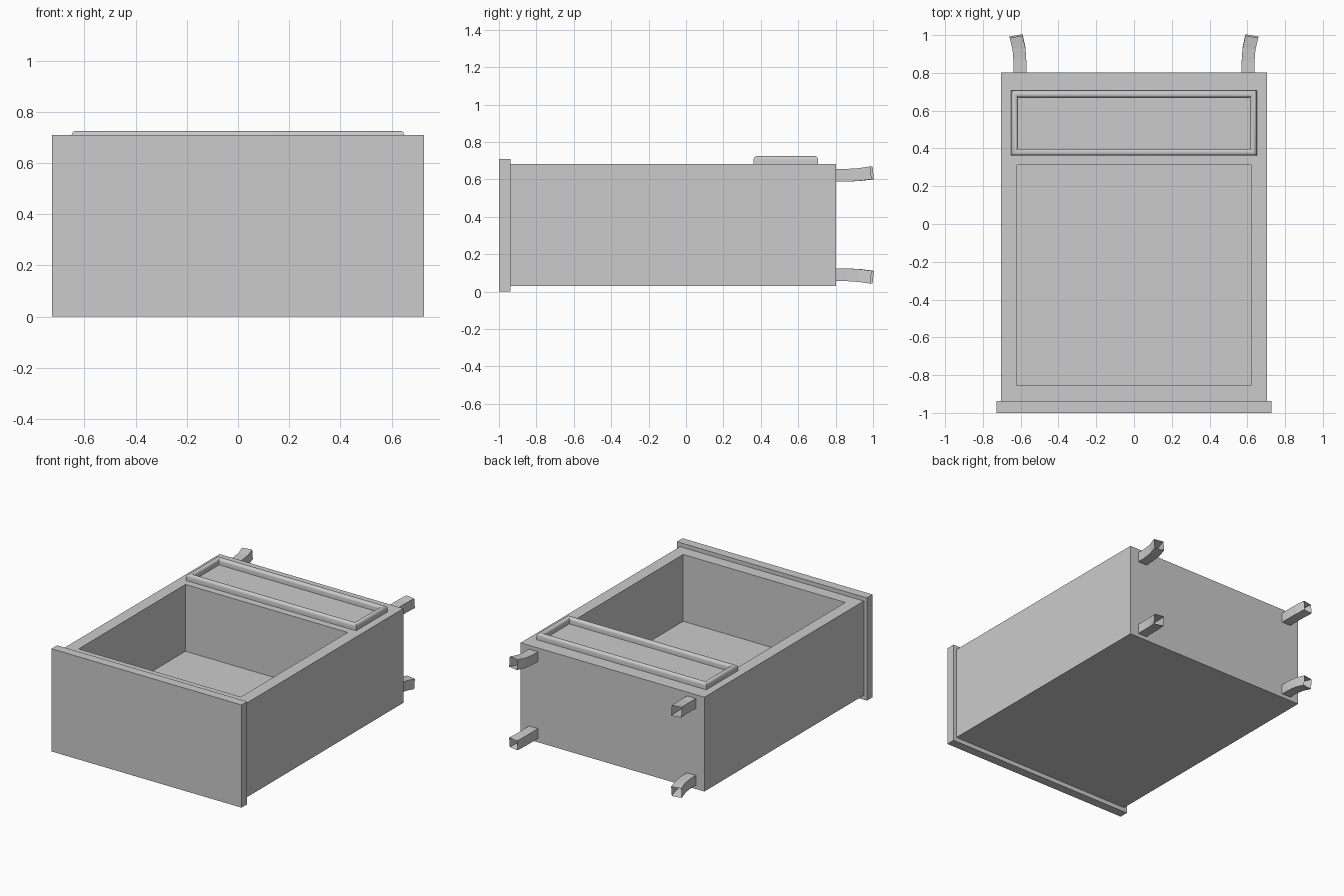
import bpy, bmesh, math

if "Cube" in bpy.data.objects:
    bpy.data.objects.remove(bpy.data.objects["Cube"])


def loft(name, rings, caps=(False, False), smooth=False):
    """Skin a list of four-point rings into one mesh object."""
    bm = bmesh.new()
    loops = [[bm.verts.new(p) for p in ring] for ring in rings]
    for a, b in zip(loops, loops[1:]):
        for i in range(4):
            j = (i + 1) % 4
            bm.faces.new((a[i], a[j], b[j], b[i]))
    if caps[0]:
        bm.faces.new(loops[0][::-1])
    if caps[1]:
        bm.faces.new(loops[-1])
    bmesh.ops.recalc_face_normals(bm, faces=bm.faces)
    me = bpy.data.meshes.new(name)
    bm.to_mesh(me)
    bm.free()
    ob = bpy.data.objects.new(name, me)
    bpy.context.collection.objects.link(ob)
    if smooth:
        bpy.ops.object.select_all(action='DESELECT')
        ob.select_set(True)
        bpy.context.view_layer.objects.active = ob
        bpy.ops.object.shade_smooth_by_angle(angle=math.radians(40))
    return ob


def rect(hx, y0, y1, z):
    return [(-hx, y0, z), (hx, y0, z), (hx, y1, z), (-hx, y1, z)]


# Front plate
loft("front_plate", [rect(0.727, -1, -0.938, 0), rect(0.727, -1, -0.938, 0.71)], (True, True))

# Body with open recess
loft("body", [
    rect(0.703, -0.938, 0.803, 0.03), rect(0.703, -0.938, 0.803, 0.682),
    rect(0.62, -0.855, 0.312, 0.682), rect(0.62, -0.855, 0.312, 0.22)], (True, True))

# Rounded rectangular rim on the rear deck
W, BASE, TOP, N = 0.036, 0.682, 0.725, 8
profile = [(0, BASE)]
for i in range(N + 1):
    a = math.pi * i / N
    profile.append((W / 2 * (1 - math.cos(a)), TOP - 0.018 + 0.018 * math.sin(a)))
profile.append((W, BASE))
loft("deck_rim", [rect(0.65 - o, 0.362 + o, 0.706 - o, z) for o, z in profile], smooth=True)

# Four open square tubes at the back, bending outward
H, MID = 0.034, 0.356
path = [(0.604, 0.80, 0.266, 0.0), (0.604, 0.86, 0.266, 0.03),
        (0.609, 0.93, 0.270, 0.12), (0.624, 0.995, 0.279, 0.18)]
for sx, side in ((-1, "left"), (1, "right")):
    for sz, level in ((-1, "lower"), (1, "upper")):
        rings = []
        for x, y, z, tilt in path:
            rings.append([(sx * (x + u * H), y - (u * tilt + v * tilt * 0.6) * H, MID + sz * (z + v * H))
                          for u, v in ((-1, -1), (1, -1), (1, 1), (-1, 1))])
        loft(f"tube_{level}_{side}", rings)
